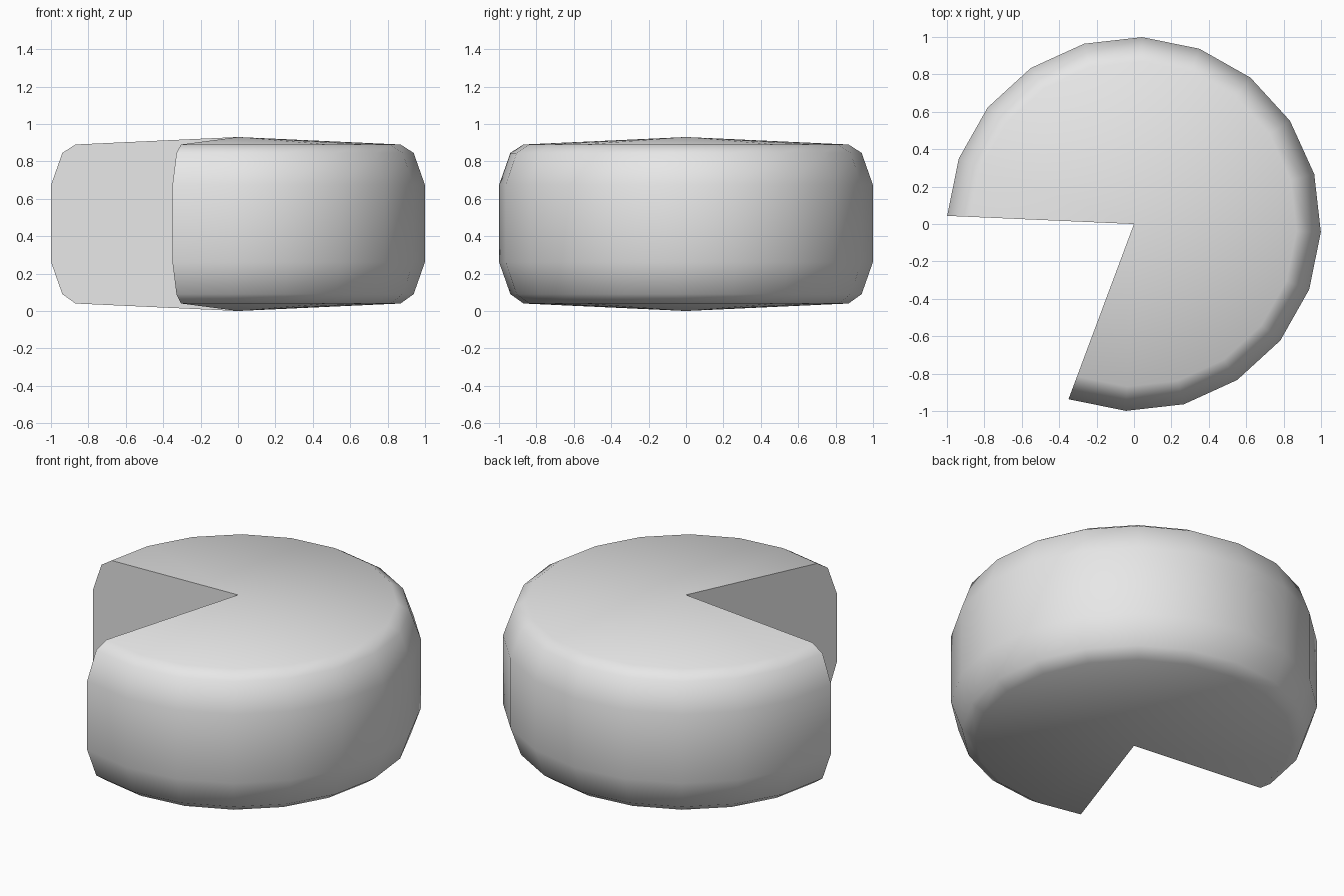
import bpy, bmesh
from math import radians
from mathutils import Matrix

cube = bpy.data.objects.get("Cube")
if cube:
    bpy.data.objects.remove(cube, do_unlink=True)

SEGMENTS = 16
START, SWEEP = radians(-110.5), radians(288)
# Outline of the cut face, from the bottom centre to the top centre
PROFILE = [(0, 0), (0.87, 0.04), (0.94, 0.09), (1, 0.26),
           (1, 0.675), (0.94, 0.845), (0.87, 0.89), (0, 0.93)]

# Grey rind and interior
grey = bpy.data.materials.new("grey")
grey.use_nodes = True
colour = (0.8, 0.8, 0.8, 1)
grey.diffuse_color = colour
grey.node_tree.nodes["Principled BSDF"].inputs["Base Color"].default_value = colour

# Spin the profile around the axis, leaving a wedge open
bm = bmesh.new()
turn = Matrix.Rotation(START, 3, "Z")
verts = [bm.verts.new(turn @ Matrix.Translation((r, 0, z)).translation) for r, z in PROFILE]
edges = [bm.edges.new(pair) for pair in zip(verts, verts[1:])]
bmesh.ops.spin(bm, geom=verts + edges, cent=(0, 0, 0), axis=(0, 0, 1),
               angle=SWEEP, steps=SEGMENTS)
bmesh.ops.remove_doubles(bm, verts=bm.verts, dist=0.0005)

# Close both cut faces; they share the edge along the axis
bm.verts.ensure_lookup_table()
axis = sorted((v for v in bm.verts if v.co.xy.length < 0.001), key=lambda v: v.co.z)
bm.edges.new(axis)
for angle in (START, START + SWEEP):
    spin = Matrix.Rotation(angle, 3, "Z")
    ring = []
    for r, z in PROFILE:
        target = spin @ Matrix.Translation((r, 0, z)).translation
        ring.append(min(bm.verts, key=lambda v: (v.co - target).length))
    bm.faces.new(ring)
bmesh.ops.recalc_face_normals(bm, faces=bm.faces)

mesh = bpy.data.meshes.new("cut_wheel")
bm.to_mesh(mesh)
bm.free()
mesh.materials.append(grey)
wheel = bpy.data.objects.new("cut_wheel", mesh)
bpy.context.collection.objects.link(wheel)

# Smooth rind, crisp cut edges
bpy.ops.object.select_all(action="DESELECT")
wheel.select_set(True)
bpy.context.view_layer.objects.active = wheel
bpy.ops.object.shade_smooth_by_angle(angle=radians(60))
